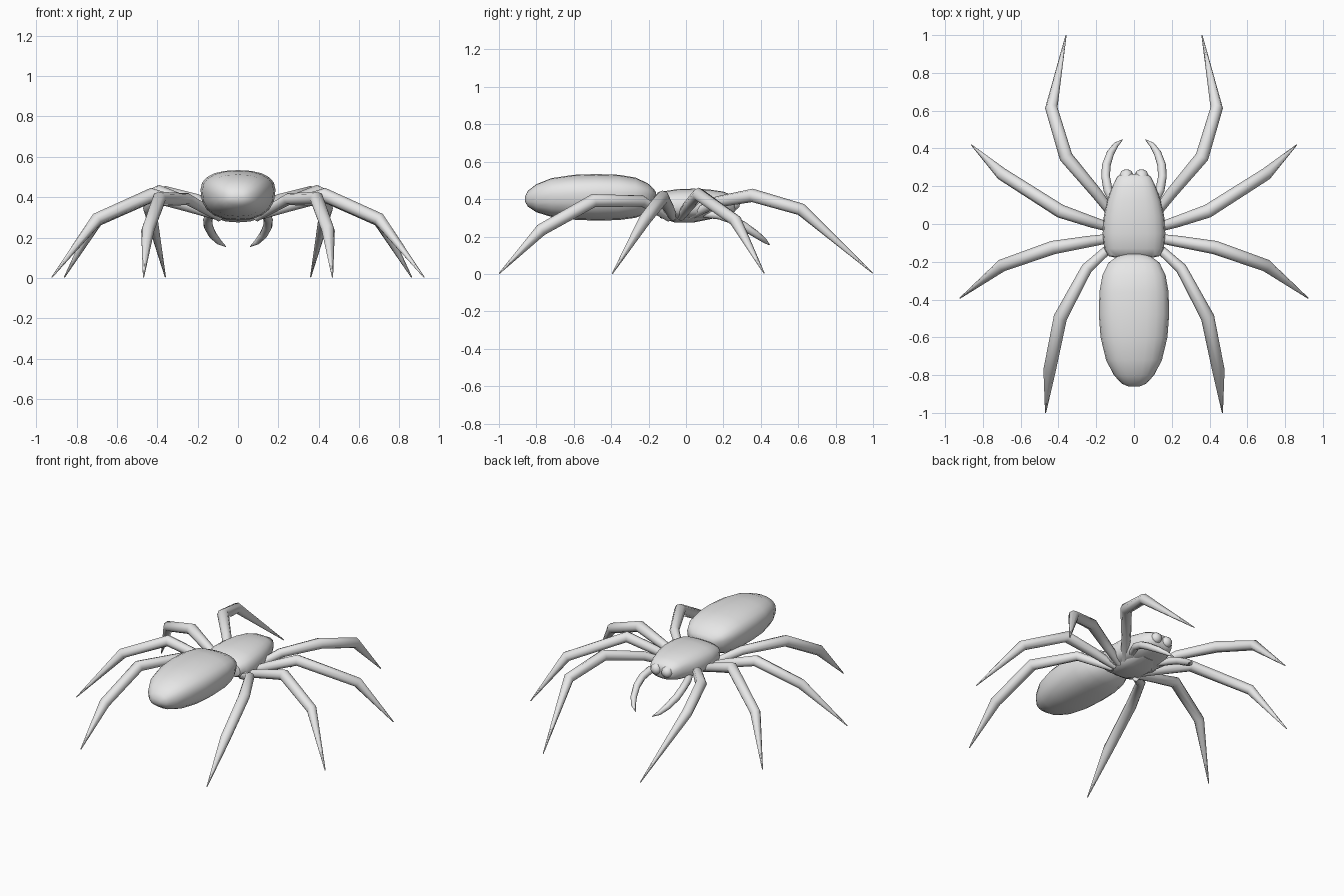
import bpy, bmesh, math
from mathutils import Vector

grey = bpy.data.materials.new("plain_grey")
grey.diffuse_color = (0.8, 0.8, 0.8, 1)


def loft(name, rings, angle=40):
    """Skin a list of equal-length closed rings, capped at both ends."""
    bm = bmesh.new()
    loops = [[bm.verts.new(p) for p in ring] for ring in rings]
    n = len(loops[0])
    for a, b in zip(loops, loops[1:]):
        for i in range(n):
            j = (i + 1) % n
            bm.faces.new((a[i], a[j], b[j], b[i]))
    bm.faces.new(loops[0])
    bm.faces.new(loops[-1])
    bmesh.ops.recalc_face_normals(bm, faces=bm.faces)
    mesh = bpy.data.meshes.new(name)
    bm.to_mesh(mesh)
    bm.free()
    mesh.materials.append(grey)
    obj = bpy.data.objects.new(name, mesh)
    bpy.context.collection.objects.link(obj)
    bpy.ops.object.select_all(action='DESELECT')
    obj.select_set(True)
    bpy.context.view_layer.objects.active = obj
    bpy.ops.object.shade_smooth_by_angle(angle=math.radians(angle))
    return obj


def body_ring(y, half, low, high, mid, power, n=20):
    """Rounded cross-section: widest at mid, narrower and boxier below."""
    ring = []
    for i in range(n):
        t = 2 * math.pi * i / n
        c, s = math.cos(t), math.sin(t)
        x = half * math.copysign(abs(c) ** power, c)
        h = math.copysign(abs(s) ** power, s)
        ring.append((x, y, mid + h * ((high - mid) if s > 0 else (mid - low))))
    return ring


def tube(name, points, radii, sides=8):
    """Tapered limb through the given joints."""
    pts = [Vector(p) for p in points]
    rings = []
    for i, (p, r) in enumerate(zip(pts, radii)):
        tan = (pts[min(i + 1, len(pts) - 1)] - p).normalized() + (p - pts[max(i - 1, 0)]).normalized()
        tan.normalize()
        side = tan.cross(Vector((0, 0, 1))).normalized()
        up = side.cross(tan)
        rings.append([p + r * (side * math.cos(a) + up * math.sin(a))
                      for a in (2 * math.pi * k / sides for k in range(sides))])
    return loft(name, rings, 50)


def mirrored(name, points, radii, sides=8):
    for label, s in (("right", 1), ("left", -1)):
        tube(f"{name}_{label}", [(s * x, y, z) for x, y, z in points], radii, sides)


# abdomen: y, half width, bottom, top, widest height
loft("abdomen", [body_ring(*r, 0.85) for r in (
    (-0.86, 0.03, 0.385, 0.415, 0.40), (-0.845, 0.065, 0.36, 0.445, 0.40),
    (-0.80, 0.107, 0.33, 0.48, 0.41), (-0.72, 0.148, 0.305, 0.512, 0.425),
    (-0.60, 0.177, 0.29, 0.53, 0.43), (-0.48, 0.186, 0.285, 0.534, 0.435),
    (-0.36, 0.183, 0.288, 0.53, 0.435), (-0.27, 0.167, 0.30, 0.515, 0.435),
    (-0.205, 0.135, 0.325, 0.485, 0.43), (-0.172, 0.09, 0.365, 0.455, 0.42),
    (-0.16, 0.04, 0.395, 0.435, 0.415))])

# head and thorax shell
loft("thorax", [body_ring(*r, 0.75) for r in (
    (-0.18, 0.09, 0.35, 0.40, 0.375), (-0.17, 0.135, 0.32, 0.42, 0.365),
    (-0.13, 0.158, 0.30, 0.44, 0.36), (-0.05, 0.166, 0.29, 0.453, 0.36),
    (0.04, 0.160, 0.29, 0.456, 0.36), (0.12, 0.144, 0.295, 0.452, 0.36),
    (0.20, 0.115, 0.305, 0.44, 0.37), (0.25, 0.09, 0.32, 0.42, 0.375),
    (0.265, 0.065, 0.34, 0.40, 0.375))])

# underside plate where the legs meet
loft("breast_plate", [body_ring(*r, 0.9, 12) for r in (
    (-0.14, 0.06, 0.30, 0.34, 0.32), (-0.06, 0.11, 0.275, 0.34, 0.31),
    (0.04, 0.11, 0.275, 0.34, 0.31), (0.14, 0.07, 0.295, 0.34, 0.32))])

# blunt jaws at the front of the head
mirrored("jaw", [(0.04, 0.20, 0.385), (0.04, 0.262, 0.375),
                 (0.04, 0.278, 0.37), (0.04, 0.287, 0.368)],
         [0.036, 0.036, 0.028, 0.012], 10)

# curved fangs
mirrored("fang", [(0.10, 0.10, 0.32), (0.138, 0.18, 0.315), (0.150, 0.25, 0.29),
                  (0.147, 0.31, 0.255), (0.125, 0.375, 0.212),
                  (0.095, 0.42, 0.178), (0.06, 0.447, 0.155)],
         [0.02, 0.024, 0.023, 0.023, 0.020, 0.014, 0.002])

# four pairs of legs: hip, bend, knee, ankle, tip
radii = [0.022, 0.030, 0.036, 0.033, 0.003]
legs = {
    "front_leg": [(0.09, 0.02, 0.31), (0.20, 0.165, 0.385), (0.36, 0.355, 0.42),
                  (0.438, 0.615, 0.345), (0.36, 0.998, 0.005)],
    "second_leg": [(0.09, -0.03, 0.305), (0.22, 0.01, 0.36), (0.39, 0.068, 0.425),
                   (0.70, 0.265, 0.285), (0.86, 0.418, 0.003)],
    "third_leg": [(0.09, -0.07, 0.305), (0.24, -0.093, 0.355), (0.43, -0.125, 0.41),
                  (0.70, -0.22, 0.29), (0.922, -0.393, 0.003)],
    "back_leg": [(0.09, -0.09, 0.30), (0.25, -0.235, 0.39), (0.39, -0.495, 0.392),
                 (0.447, -0.775, 0.235), (0.468, -0.998, 0.003)],
}
for name, joints in legs.items():
    mirrored(name, joints, radii)
